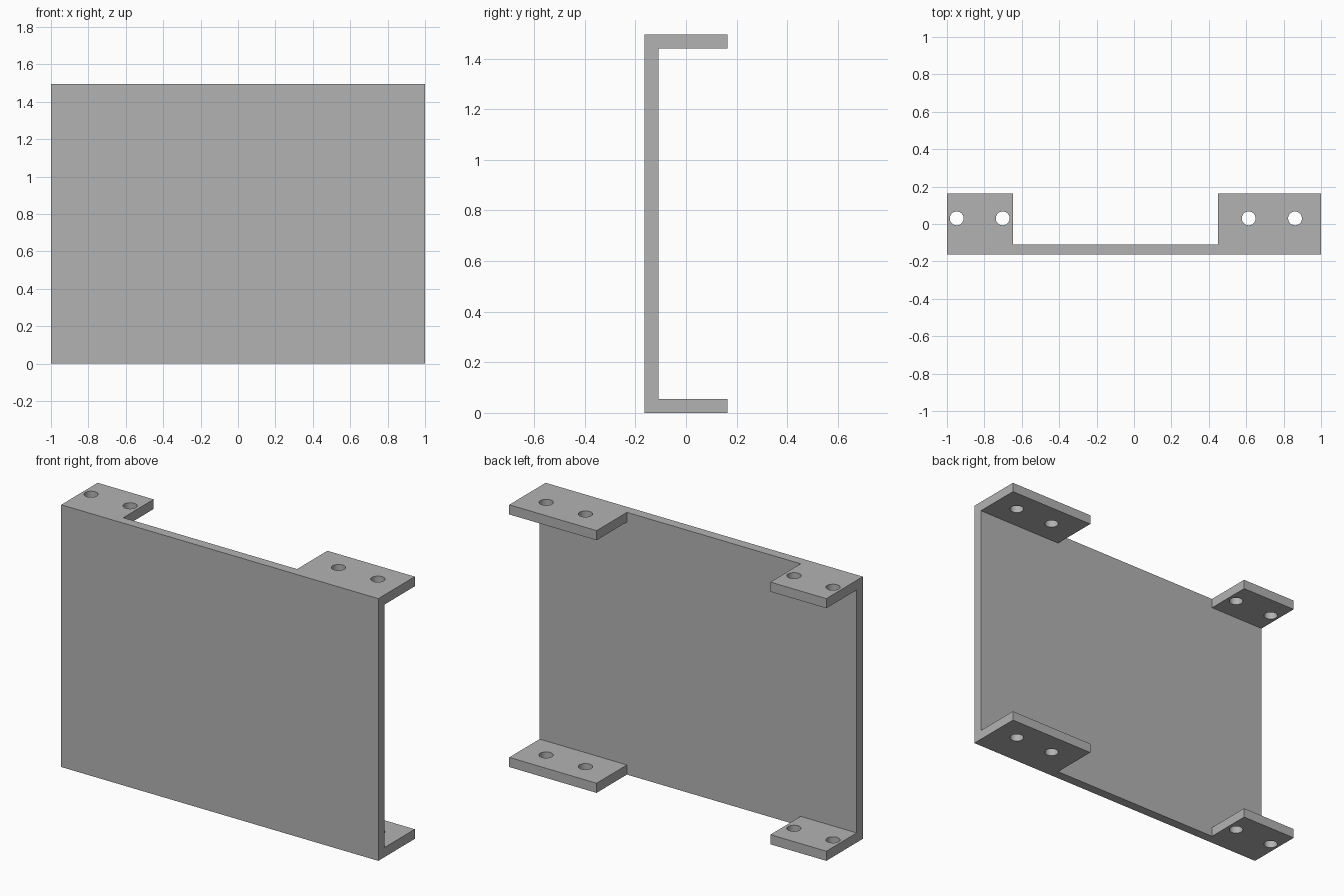
import bpy
import bmesh
import math
from mathutils import Matrix

cube = bpy.data.objects.get("Cube")
if cube:
    bpy.data.objects.remove(cube, do_unlink=True)

HEIGHT, DEPTH, THICK = 1.495, 0.164, 0.055
INNER = -DEPTH + THICK            # back face of the plate
NOTCH = (-0.647, 0.449)           # gap between the short and long tabs
HOLE_XS = (-0.948, -0.702, 0.613, 0.861)
HOLE_Y, HOLE_R = 0.03, 0.037

steel = bpy.data.materials.new("grey steel")
colour = (0.45, 0.45, 0.45, 1)
steel.diffuse_color = colour
steel.use_nodes = True
steel.node_tree.nodes["Principled BSDF"].inputs["Base Color"].default_value = colour


def make_object(name, bm):
    bmesh.ops.recalc_face_normals(bm, faces=bm.faces[:])
    mesh = bpy.data.meshes.new(name)
    bm.to_mesh(mesh)
    bm.free()
    mesh.materials.append(steel)
    obj = bpy.data.objects.new(name, mesh)
    bpy.context.collection.objects.link(obj)
    return obj


# Channel: a C profile in y and z, drawn out along x
profile = [(-DEPTH, 0), (DEPTH, 0), (DEPTH, THICK), (INNER, THICK),
           (INNER, HEIGHT - THICK), (DEPTH, HEIGHT - THICK),
           (DEPTH, HEIGHT), (-DEPTH, HEIGHT)]
bm = bmesh.new()
end = bm.faces.new([bm.verts.new((-1, y, z)) for y, z in profile])
ext = bmesh.ops.extrude_face_region(bm, geom=[end])
bmesh.ops.translate(bm, vec=(2, 0, 0),
                    verts=[v for v in ext["geom"] if isinstance(v, bmesh.types.BMVert)])
bracket = make_object("mounting_bracket", bm)

# Cutter for the gap between the tabs
bm = bmesh.new()
size = (NOTCH[1] - NOTCH[0], 1, HEIGHT + 1)
centre = (sum(NOTCH) / 2, INNER + 0.5, HEIGHT / 2)
bmesh.ops.create_cube(bm, size=1, matrix=Matrix.Translation(centre) @ Matrix.Diagonal((*size, 1)))
cutters = [make_object("notch_cutter", bm)]

# Cutters for the screw holes, each passing through both tabs
for x in HOLE_XS:
    bm = bmesh.new()
    bmesh.ops.create_cone(bm, cap_ends=True, segments=40, radius1=HOLE_R, radius2=HOLE_R,
                          depth=HEIGHT + 1,
                          matrix=Matrix.Translation((x, HOLE_Y, HEIGHT / 2)))
    cutters.append(make_object("hole_cutter", bm))

# Cut the bracket, then drop the cutters
bpy.ops.object.select_all(action="DESELECT")
bracket.select_set(True)
bpy.context.view_layer.objects.active = bracket
for cutter in cutters:
    cutter.hide_render = True
    mod = bracket.modifiers.new("cut", "BOOLEAN")
    mod.operation = "DIFFERENCE"
    mod.solver = "EXACT"
    mod.object = cutter
    bpy.ops.object.modifier_apply(modifier=mod.name)
    bpy.data.objects.remove(cutter, do_unlink=True)

bpy.ops.object.shade_smooth_by_angle(angle=math.radians(30))
